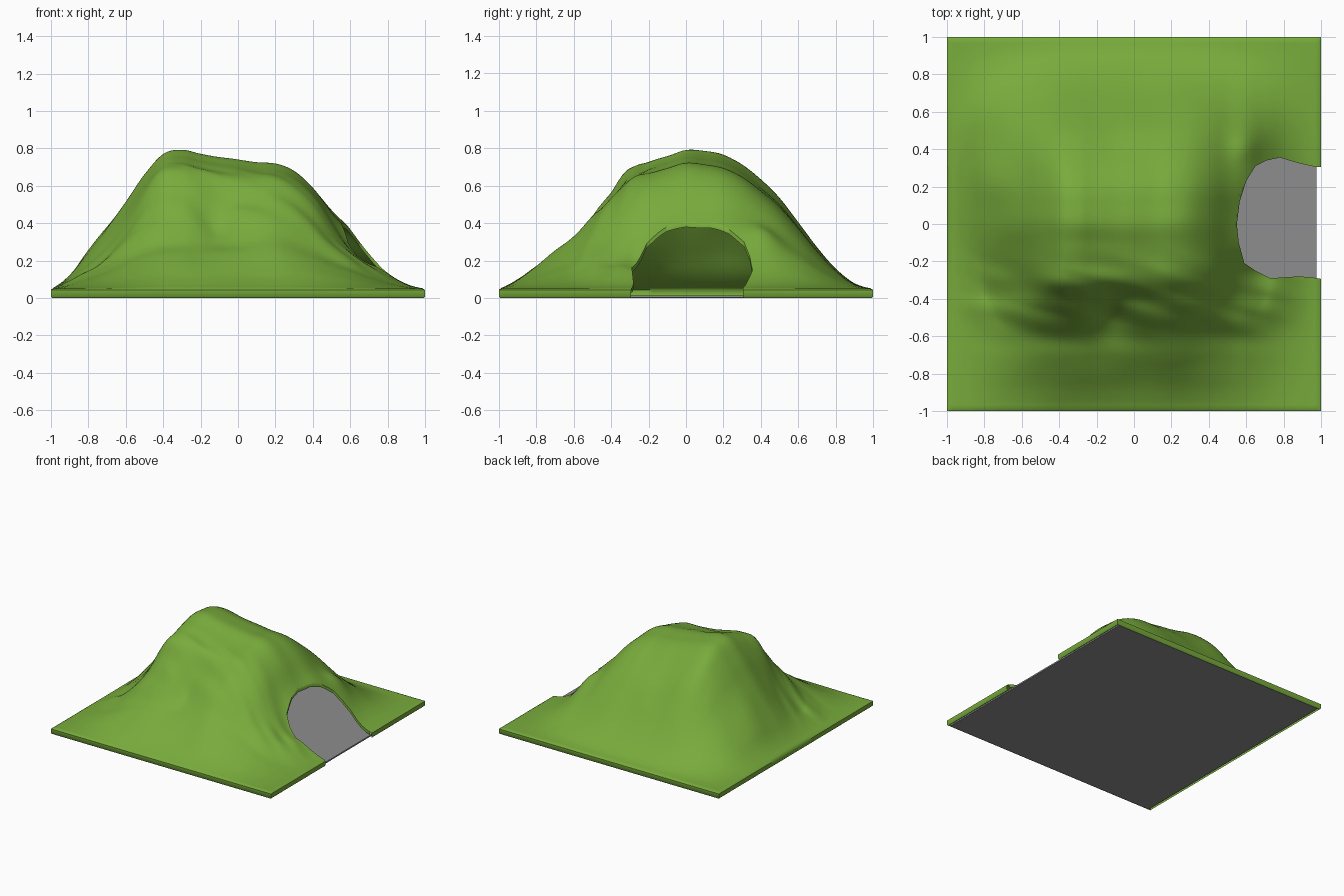
import bpy, bmesh, math
from mathutils import Vector, noise

cube = bpy.data.objects.get("Cube")
if cube:
    bpy.data.objects.remove(cube, do_unlink=True)


def make_material(name, color):
    mat = bpy.data.materials.new(name)
    mat.use_nodes = True
    mat.diffuse_color = color
    bsdf = next(n for n in mat.node_tree.nodes if n.type == 'BSDF_PRINCIPLED')
    bsdf.inputs["Base Color"].default_value = color
    return mat


def add_object(name, bm, mat):
    mesh = bpy.data.meshes.new(name)
    bm.to_mesh(mesh)
    bm.free()
    obj = bpy.data.objects.new(name, mesh)
    bpy.context.collection.objects.link(obj)
    mesh.materials.append(mat)
    return obj


grass = make_material("grass green", (0.19, 0.41, 0.045, 1))
stone = make_material("floor grey", (0.27, 0.27, 0.27, 1))

# Hill profiles across the width and the depth, evenly spaced
RIM = 0.05
PEAK = 0.74
ACROSS = [0, .07, .19, .32, .46, .61, .72, .74, .72, .70, .69,
          .68, .67, .63, .55, .44, .34, .21, .10, .03, 0]
DEPTH = [0, .05, .12, .19, .26, .39, .52, .63, .68, .71, .74,
         .73, .71, .66, .58, .48, .35, .22, .11, .03, 0]
# Local dents and swells: x, y, radius, height
BUMPS = [(-.7, -.32, .20, -.07), (.62, -.27, .13, -.09), (.2, -.62, .17, .04),
         (.58, 0, .15, -.04), (.6, .42, .09, .04), (-.12, -.48, .10, -.06),
         (-.45, -.33, .09, .03), (-.75, .2, .15, .03)]


def sample(profile, t):
    """Smooth interpolation through an evenly spaced profile."""
    pos = (max(-1, min(1, t)) + 1) / 2 * (len(profile) - 1)
    i = min(int(pos), len(profile) - 2)
    f = pos - i
    last = len(profile) - 1
    a, b, c, d = (profile[max(0, min(last, i + k))] for k in (-1, 0, 1, 2))
    return b + f / 2 * (c - a + f * (2 * a - 5 * b + 4 * c - d + f * (3 * (b - c) + d - a)))


def height(x, y):
    base = sample(ACROSS, x) * sample(DEPTH, y) / PEAK
    fade = min(1, base / 0.15)
    bump = sum(h * math.exp(-((x - u) ** 2 + (y - v) ** 2) / r ** 2) for u, v, r, h in BUMPS)
    # Long folds on the front, gentle waves elsewhere
    front = math.exp(-((y + .4) / .18) ** 2)
    folds = front * noise.noise(Vector((x * 3, y * 9 + x * 2, 2))) * .04
    waves = noise.noise(Vector((x * 4, y * 4, 7))) * .012
    return max(RIM, RIM + base + fade * (bump + folds + waves))


# Hill surface
bm = bmesh.new()
bmesh.ops.create_grid(bm, x_segments=110, y_segments=110, size=0.985)
for v in bm.verts:
    v.co.z = height(v.co.x, v.co.y)

# Rounded rim around the base
for spread, z in ((1.0 / .985, .043), (1, .008), (.992, 0)):
    ring = [e for e in bm.edges if e.is_boundary]
    new = bmesh.ops.extrude_edge_only(bm, edges=ring)["geom"]
    for v in (g for g in new if isinstance(g, bmesh.types.BMVert)):
        v.co = (v.co.x * spread, v.co.y * spread, z)

# Cave mouth outline, seen from above
MOUTH = [Vector(p) for p in (
    (1.1, .30), (.97, .305), (.88, .325), (.78, .355), (.71, .34), (.65, .31), (.60, .23),
    (.565, .12), (.55, 0), (.56, -.1), (.59, -.21), (.65, -.25), (.73, -.29),
    (.88, -.28), (.95, -.285), (1.1, -.31))]


def inside_mouth(p):
    hit = False
    for a, b in zip(MOUTH, MOUTH[1:] + MOUTH[:1]):
        if (a.y > p.y) != (b.y > p.y) and p.x < a.x + (p.y - a.y) / (b.y - a.y) * (b.x - a.x):
            hit = not hit
    return hit


# Slice the surface along the outline, then open it
for a, b in zip(MOUTH, MOUTH[1:]):
    mid, reach = (a + b) / 2, (b - a).length / 2 + .03
    faces = [f for f in bm.faces if (f.calc_center_median().xy - mid).length < reach]
    edges = {e for f in faces for e in f.edges}
    verts = {v for f in faces for v in f.verts}
    bmesh.ops.bisect_plane(bm, geom=faces + list(edges) + list(verts), dist=1e-5,
                           plane_co=(a.x, a.y, 0), plane_no=(b.y - a.y, a.x - b.x, 0))
gone = [f for f in bm.faces if inside_mouth(f.calc_center_median())]
bmesh.ops.delete(bm, geom=gone, context='FACES')

# Turned-down lip along the cave mouth
lip = [e for e in bm.edges if e.is_boundary and all(v.co.z > .045 for v in e.verts)]
new = bmesh.ops.extrude_edge_only(bm, edges=lip)["geom"]
for v in (g for g in new if isinstance(g, bmesh.types.BMVert)):
    v.co.z -= .025
bmesh.ops.recalc_face_normals(bm, faces=bm.faces)
hill = add_object("hill", bm, grass)
bpy.context.view_layer.objects.active = hill
hill.select_set(True)
bpy.ops.object.shade_smooth_by_angle(angle=math.radians(50))

# Cave floor under the whole hill
bm = bmesh.new()
bmesh.ops.create_cube(bm, size=1)
for v in bm.verts:
    v.co = (v.co.x * 1.95, v.co.y * 1.985, .008 + v.co.z * .012)
add_object("cave_floor", bm, stone)
